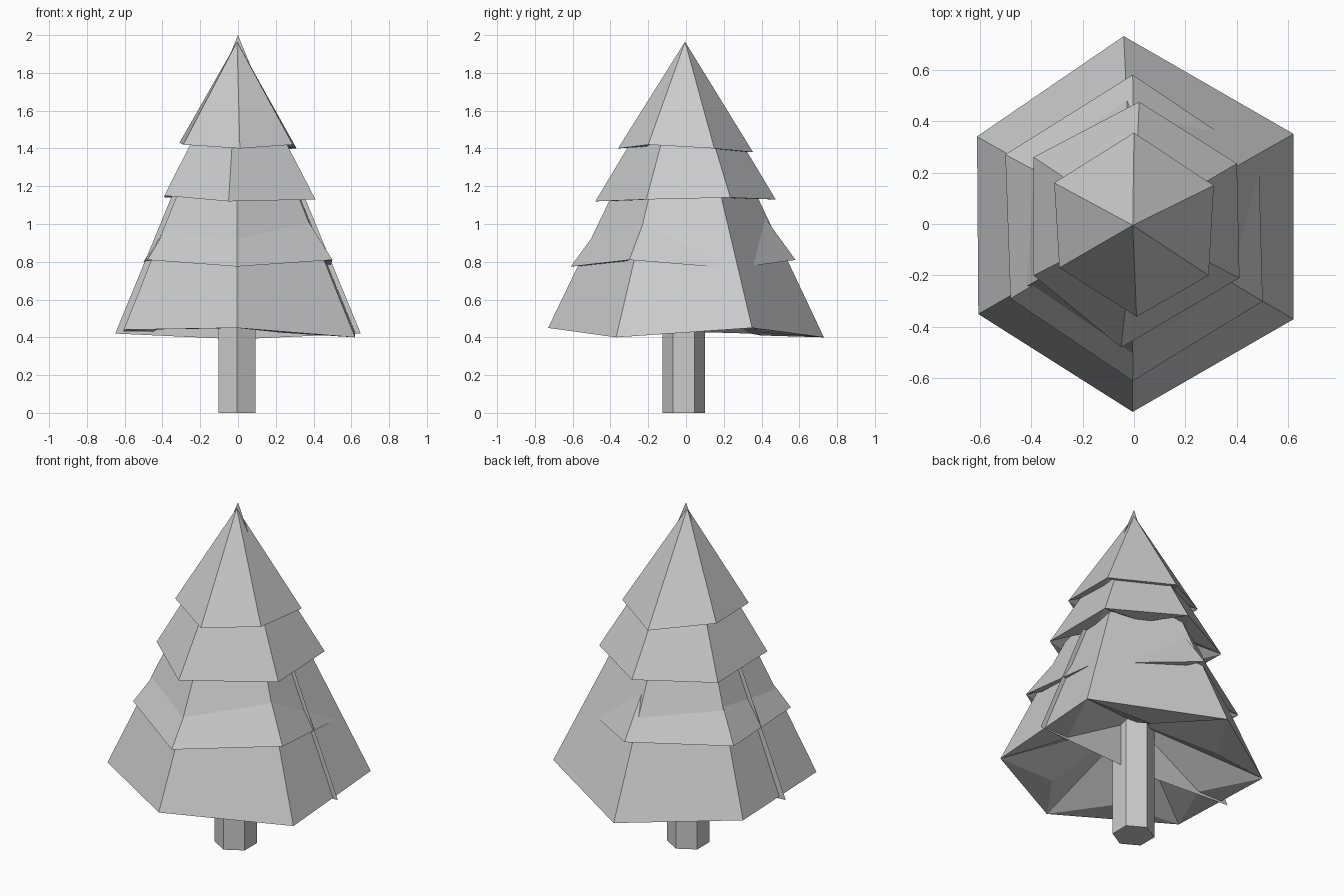
import bpy, bmesh
from mathutils import Matrix, Vector

if "Cube" in bpy.data.objects:
    bpy.data.objects.remove(bpy.data.objects["Cube"])


def make_object(name, bm):
    me = bpy.data.meshes.new(name)
    bm.to_mesh(me)
    bm.free()
    ob = bpy.data.objects.new(name, me)
    bpy.context.collection.objects.link(ob)
    return ob


def make_tier(name, rim, apex):
    # six-sided cone with an uneven rim and a deep, star-shaped hollow underneath
    bm = bmesh.new()
    n = len(rim)
    low = min(p[2] for p in rim)
    ring = [bm.verts.new(p) for p in rim]
    tip = bm.verts.new(apex)
    hub = bm.verts.new((0, 0, low + 0.4 * rim[3][1]))
    folds = []
    for i in range(n):
        mid = (Vector(rim[i]) + Vector(rim[(i + 1) % n])) * 0.5
        folds.append(bm.verts.new((mid.x * 0.74, mid.y * 0.74, mid.z)))
    for i in range(n):
        j = (i + 1) % n
        bm.faces.new((ring[i], ring[j], tip))
        bm.faces.new((ring[j], ring[i], folds[i]))
        bm.faces.new((ring[i], hub, folds[i]))
        bm.faces.new((ring[j], folds[i], hub))
    make_object(name, bm)


# Hexagonal trunk
bm = bmesh.new()
bmesh.ops.create_cone(bm, cap_ends=True, segments=6, radius1=0.113, radius2=0.113,
                      depth=0.7, matrix=Matrix.Translation((-0.006, -0.012, 0.35)))
make_object("trunk", bm)

# Foliage tiers, lowest first, each rim counter-clockwise from the front corner
tiers = [
    ([(-.005, -.73, .45), (.62, -.37, .40), (.62, .35, .45),
      (-.04, .73, .40), (-.61, .34, .42), (-.605, -.35, .44)], (-.005, -.005, 1.955)),
    ([(-.005, -.61, .775), (.50, -.30, .81), (.485, .25, .765),
      (-.005, .58, .81), (-.50, .27, .80), (-.48, -.29, .81)], (0, 0, 1.61)),
    ([(-.05, -.48, 1.12), (.41, -.21, 1.13), (.40, .235, 1.14),
      (.02, .475, 1.13), (-.39, .26, 1.14), (-.39, -.20, 1.15)], (0, 0, 1.92)),
    ([(.01, -.36, 1.40), (.29, -.20, 1.42), (.31, .15, 1.40),
      (0, .355, 1.38), (-.31, .16, 1.43), (-.29, -.17, 1.42)], (-.005, -.005, 1.965)),
]
for k, (rim, apex) in enumerate(tiers, 1):
    make_tier(f"foliage_tier_{k}", rim, apex)

# Thin flat card through the middle, peeking out at the sides and the tip
bm = bmesh.new()
bm.faces.new([bm.verts.new(p) for p in
              ((-.65, 0, .42), (0, 0, .39), (.65, 0, .42), (0, 0, 2.0))])
make_object("foliage_card", bm)
